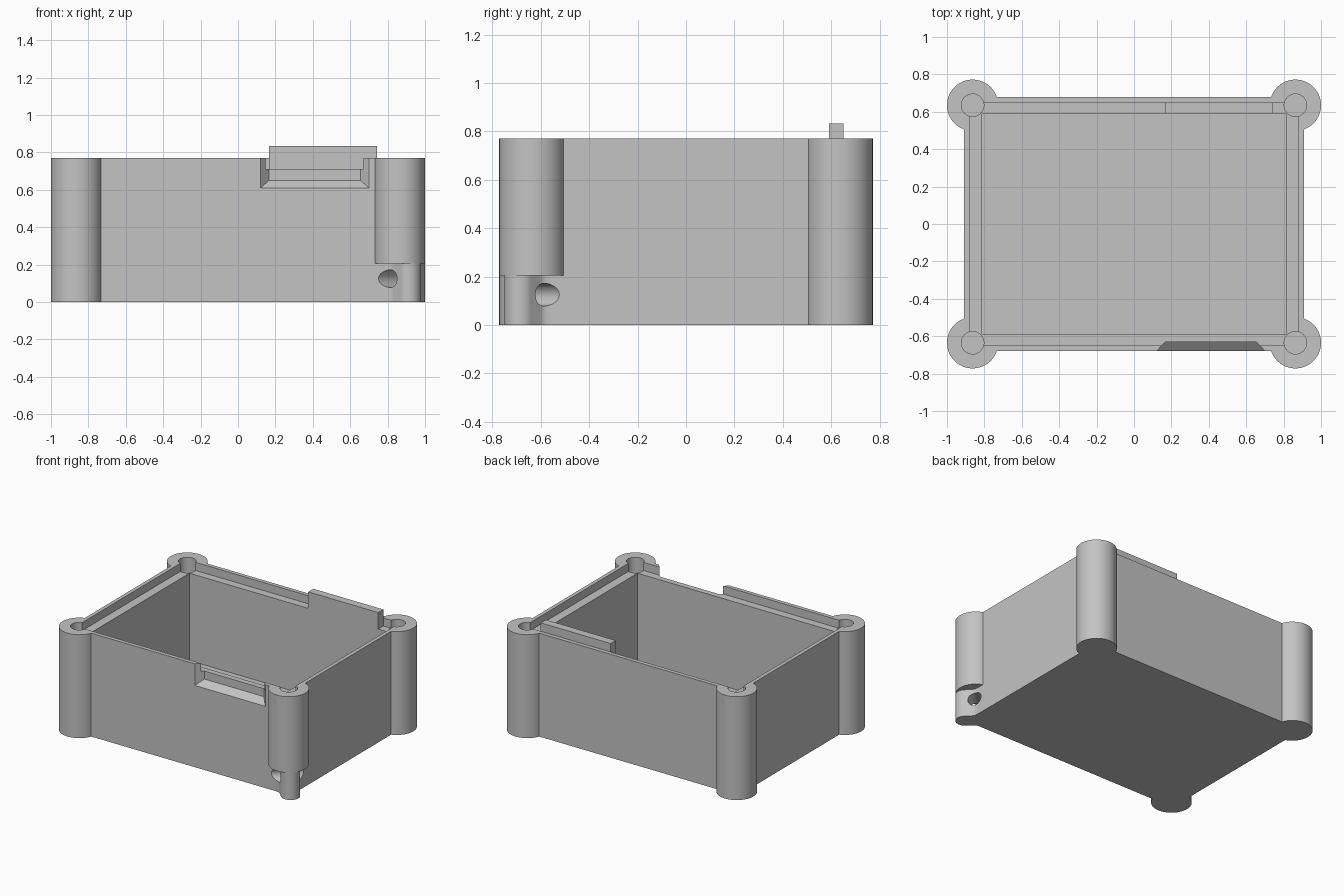
import bpy, bmesh, math
from mathutils import Matrix, Vector

old = bpy.data.objects.get("Cube")
if old:
    bpy.data.objects.remove(old, do_unlink=True)

HEIGHT = 0.77
POST_X, POST_Y, POST_R = 0.863, 0.635, 0.137
FOOT_TOP = 0.205


def make_object(name, bm):
    bmesh.ops.recalc_face_normals(bm, faces=bm.faces)
    mesh = bpy.data.meshes.new(name)
    bm.to_mesh(mesh)
    bm.free()
    obj = bpy.data.objects.new(name, mesh)
    bpy.context.collection.objects.link(obj)
    return obj


def box(name, x0, x1, y0, y1, z0, z1):
    bm = bmesh.new()
    bmesh.ops.create_cube(bm, size=1)
    for v in bm.verts:
        v.co = Vector(((x0 + x1) / 2 + v.co.x * (x1 - x0),
                       (y0 + y1) / 2 + v.co.y * (y1 - y0),
                       (z0 + z1) / 2 + v.co.z * (z1 - z0)))
    return make_object(name, bm)


def cylinder(name, radius, x, y, z0, z1):
    bm = bmesh.new()
    bmesh.ops.create_cone(bm, cap_ends=True, segments=64, radius1=radius,
                          radius2=radius, depth=z1 - z0,
                          matrix=Matrix.Translation((x, y, (z0 + z1) / 2)))
    return make_object(name, bm)


def combine(target, other, operation):
    mod = target.modifiers.new(operation, 'BOOLEAN')
    mod.operation = operation
    mod.solver = 'EXACT'
    mod.object = other
    bpy.context.view_layer.objects.active = target
    bpy.ops.object.modifier_apply(modifier=mod.name)
    bpy.data.objects.remove(other, do_unlink=True)


# Outer box with corner posts; one post stops above the strap foot
case = box("enclosure_base", -0.908, 0.908, -0.68, 0.68, 0, HEIGHT)
corners = [(sx, sy) for sx in (-1, 1) for sy in (-1, 1)]
for sx, sy in corners:
    bottom = FOOT_TOP if (sx, sy) == (1, -1) else 0
    combine(case, cylinder("post", POST_R, sx * POST_X, sy * POST_Y, bottom, HEIGHT), 'UNION')

# Strap foot: narrow round-nosed rib along the corner diagonal, flared into the walls
NOSE = 0.065
side = [(0.02, NOSE), (0.003, 0.068), (-0.009, 0.075), (-0.021, 0.085)]
arc = [math.radians(-90 + 180 * i / 24) for i in range(25)]
outline = [(POST_R - NOSE + NOSE * math.cos(a), NOSE * math.sin(a)) for a in arc]
outline += side + [(-0.06, 0)] + [(u, -v) for u, v in reversed(side)]
bm = bmesh.new()
face = bm.faces.new([bm.verts.new((u, v, 0)) for u, v in outline])
up = bmesh.ops.extrude_face_region(bm, geom=[face])["geom"]
bmesh.ops.translate(bm, vec=(0, 0, FOOT_TOP + 0.01),
                    verts=[g for g in up if isinstance(g, bmesh.types.BMVert)])
bm.transform(Matrix.Translation((POST_X, -POST_Y, 0)) @ Matrix.Rotation(math.radians(-45), 4, 'Z'))
combine(case, make_object("strap_foot", bm), 'UNION')

# Cavity and the recessed ledge around the rim
combine(case, box("cavity", -0.813, 0.813, -0.59, 0.59, 0.06, 1), 'DIFFERENCE')
combine(case, box("ledge_recess", -0.88, 0.88, -0.65, 0.65, 0.71, 1), 'DIFFERENCE')

# Screw holes
for sx, sy in corners:
    combine(case, cylinder("screw_hole", 0.06, sx * POST_X, sy * POST_Y, 0.3, 1), 'DIFFERENCE')

# Strap eyelet through the foot
bm = bmesh.new()
bmesh.ops.create_cone(bm, cap_ends=True, segments=48, radius1=0.047, radius2=0.047, depth=0.4,
                      matrix=Matrix.Translation((POST_X, -POST_Y, 0.125))
                      @ Matrix.Rotation(math.radians(45), 4, 'Z')
                      @ Matrix.Rotation(math.radians(90), 4, 'Y'))
combine(case, make_object("strap_eyelet", bm), 'DIFFERENCE')

# Bevelled latch notch in the front rim
bm = bmesh.new()
for x0, x1, y, z in ((0.102, 0.72, -0.70, 0.592), (0.165, 0.655, -0.632, 0.65)):
    for x in (x0, x1):
        bm.verts.new((x, y, z))
        bm.verts.new((x, y, 1))
bmesh.ops.convex_hull(bm, input=bm.verts)
combine(case, make_object("latch_notch", bm), 'DIFFERENCE')

# Upright tab on the back ledge
combine(case, box("back_tab", 0.165, 0.742, 0.59, 0.65, 0.70, 0.833), 'UNION')

# Single grey plastic
grey = bpy.data.materials.new("grey_plastic")
grey.use_nodes = True
colour = (0.55, 0.55, 0.55, 1)
grey.diffuse_color = colour
grey.node_tree.nodes["Principled BSDF"].inputs["Base Color"].default_value = colour
case.data.materials.clear()
case.data.materials.append(grey)
for poly in case.data.polygons:
    poly.material_index = 0

bpy.ops.object.select_all(action='DESELECT')
case.select_set(True)
bpy.context.view_layer.objects.active = case
bpy.ops.object.shade_smooth_by_angle(angle=math.radians(30))
